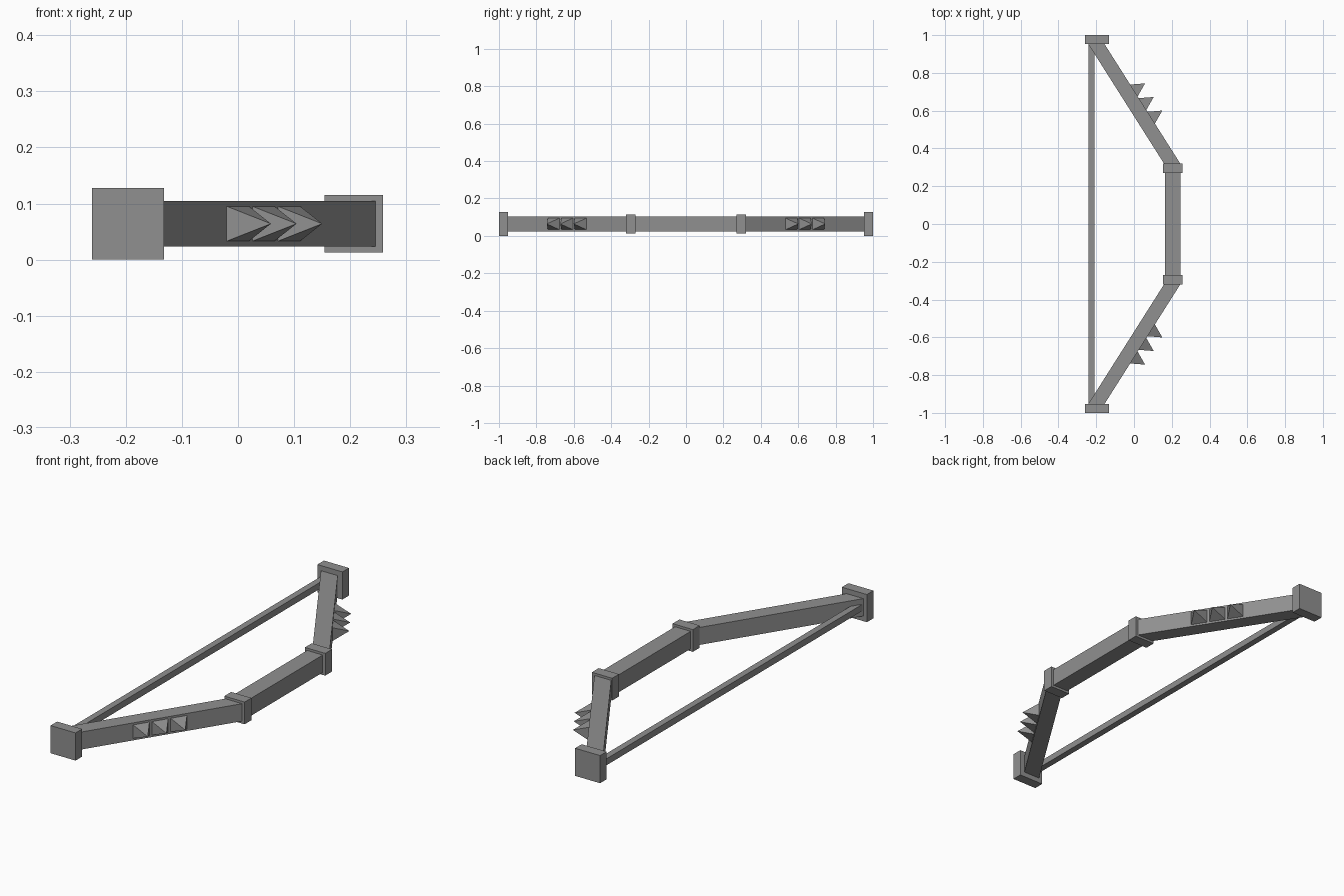
import bpy
from mathutils import Vector

cube = bpy.data.objects.get("Cube")
if cube:
    bpy.data.objects.remove(cube, do_unlink=True)

# Single grey finish
grey = bpy.data.materials.new("plain_grey")
grey.use_nodes = True
GREY = (0.28, 0.28, 0.28, 1)
grey.diffuse_color = GREY
bsdf = next(n for n in grey.node_tree.nodes if n.type == 'BSDF_PRINCIPLED')
bsdf.inputs["Base Color"].default_value = GREY

ZC = 0.064                      # mid height of the whole bow
LIMB_A = Vector((0.248, 0.315))  # front edge of the limb at the collar
LIMB_B = Vector((-0.162, 0.962))  # front edge of the limb at the tip
LIMB_W = 0.086


def make(name, verts, faces, side=1):
    """Mesh object; side=-1 mirrors it across the y axis."""
    mesh = bpy.data.meshes.new(name)
    if side < 0:
        verts = [(x, -y, z) for x, y, z in verts]
        faces = [f[::-1] for f in faces]
    mesh.from_pydata(verts, [], faces)
    mesh.materials.append(grey)
    obj = bpy.data.objects.new(name, mesh)
    bpy.context.collection.objects.link(obj)
    return obj


def prism(name, outline, half_z, side=1):
    """Counter-clockwise plan outline extruded about the mid height."""
    n = len(outline)
    verts = [(x, y, ZC + s * half_z) for s in (-1, 1) for x, y in outline]
    faces = [tuple(reversed(range(n))), tuple(range(n, 2 * n))]
    faces += [(i, (i + 1) % n, n + (i + 1) % n, n + i) for i in range(n)]
    return make(name, verts, faces, side)


def block(name, x0, x1, y0, y1, half_z, side=1):
    return prism(name, [(x0, y0), (x1, y0), (x1, y1), (x0, y1)], half_z, side)


def spike(name, y, side):
    """Square pyramid standing square to the limb's front face."""
    along = (LIMB_B - LIMB_A).normalized()
    out = Vector((along.y, -along.x))
    t = (y - LIMB_A.y) / (LIMB_B.y - LIMB_A.y)
    c = LIMB_A.lerp(LIMB_B, t)
    h = 0.032
    verts = []
    for a, z in ((-0.038, -h), (0.038, -h), (0.038, h), (-0.038, h)):
        p = c + along * a - out * 0.002
        verts.append((p.x, p.y, ZC + z))
    tip = c + out * 0.07
    verts.append((tip.x, tip.y, ZC))
    make(name, verts, [(3, 2, 1, 0), (0, 1, 4), (1, 2, 4), (2, 3, 4), (3, 0, 4)], side)


# Grip and string
block("grip", 0.165, 0.245, -0.29, 0.29, 0.0405)
block("string", -0.24, -0.21, -0.96, 0.96, 0.015)

# Both arms of the bow
for label, side in (("back", 1), ("front", -1)):
    block(label + "_collar", 0.154, 0.258, 0.27, 0.32, 0.0515, side)
    block(label + "_end_cap", -0.26, -0.132, 0.952, 1.0, 0.064, side)
    (ax, ay), (bx, by) = LIMB_A, LIMB_B
    prism(label + "_limb", [(ax - LIMB_W, ay), (ax, ay), (bx, by), (bx - LIMB_W, by)],
          0.0405, side)
    for i in range(3):
        spike(f"{label}_spike_{i + 1}", 0.563 + 0.072 * i, side)
